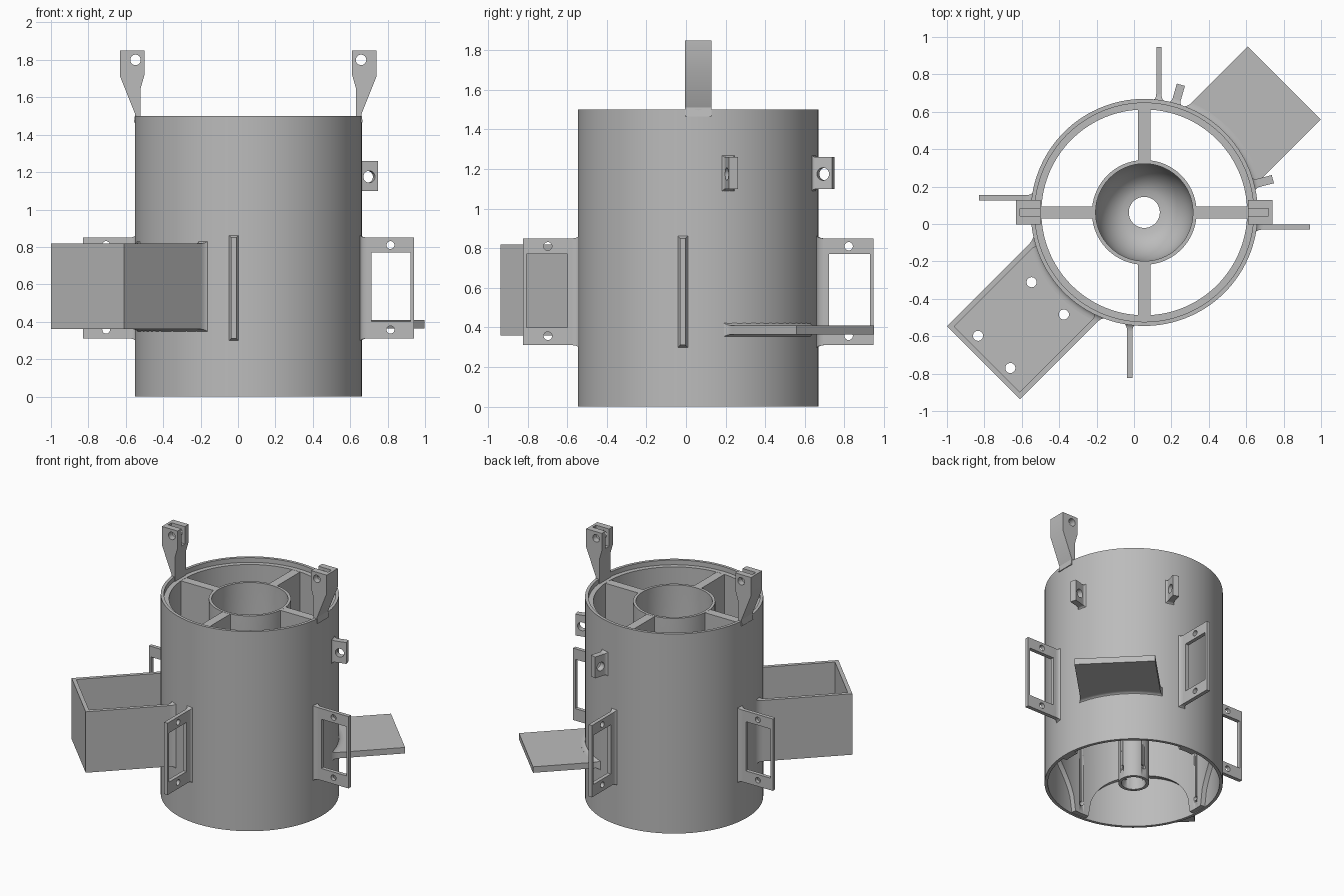
import bpy, bmesh, math
from mathutils import Matrix, Vector

cube = bpy.data.objects.get("Cube")
if cube:
    bpy.data.objects.remove(cube, do_unlink=True)

AXIS = Vector((0.055, 0.062, 0))   # centre of the round body
SKIN = 0.607                       # outer radius of the body

grey = bpy.data.materials.new("plain grey")
grey.use_nodes = True
colour = (0.5, 0.5, 0.5, 1)
grey.diffuse_color = colour
grey.node_tree.nodes["Principled BSDF"].inputs["Base Color"].default_value = colour


def frame(degrees):
    """Local axes: x radial, y tangent, z up."""
    return Matrix.Translation(AXIS) @ Matrix.Rotation(math.radians(degrees), 4, 'Z')


def skin(t, radius=SKIN - 0.01):
    return math.sqrt(radius ** 2 - t ** 2)


def add_mesh(name, mesh, matrix):
    obj = bpy.data.objects.new(name, mesh)
    bpy.context.collection.objects.link(obj)
    obj.matrix_world = matrix
    mesh.materials.clear()
    mesh.materials.append(grey)
    bpy.ops.object.select_all(action='DESELECT')
    obj.select_set(True)
    bpy.context.view_layer.objects.active = obj
    bpy.ops.object.shade_smooth_by_angle(angle=math.radians(30))
    return obj


def from_bmesh(name, bm, matrix):
    bmesh.ops.recalc_face_normals(bm, faces=bm.faces)
    mesh = bpy.data.meshes.new(name)
    bm.to_mesh(mesh)
    bm.free()
    return add_mesh(name, mesh, matrix)


def bridge(bm, loops, closed):
    """Quads between successive closed loops of vertices."""
    pairs = list(zip(loops, loops[1:] + loops[:1])) if closed else list(zip(loops, loops[1:]))
    for a, b in pairs:
        for i in range(len(a)):
            j = (i + 1) % len(a)
            bm.faces.new((a[i], a[j], b[j], b[i]))


def lathe(name, profile, steps=120):
    """Turn a closed (radius, z) profile, which may depend on the angle."""
    bm = bmesh.new()
    loops = []
    for k in range(steps):
        a = math.tau * k / steps
        loops.append([bm.verts.new((r * math.cos(a), r * math.sin(a), z)) for r, z in profile(a)])
    bridge(bm, loops, True)
    return from_bmesh(name, bm, frame(0))


def circle(x, y, r, n=24):
    return [(x + r * math.cos(math.tau * i / n), y + r * math.sin(math.tau * i / n)) for i in range(n)]


def rect(x0, x1, y0, y1):
    return [(x0, y0), (x1, y0), (x1, y1), (x0, y1)]


def plate(name, outlines, thick, degrees, shift, upright=True):
    """Flat plate with holes; upright plates lie in the radial plane."""
    curve = bpy.data.curves.new(name, 'CURVE')
    curve.dimensions, curve.fill_mode, curve.extrude = '2D', 'BOTH', thick / 2
    for points in outlines:
        spline = curve.splines.new('POLY')
        spline.points.add(len(points) - 1)
        for p, (x, y) in zip(spline.points, points):
            p.co = (x, y, 0, 1)
        spline.use_cyclic_u = True
    temp = bpy.data.objects.new(name + "_outline", curve)
    bpy.context.collection.objects.link(temp)
    mesh = bpy.data.meshes.new_from_object(temp.evaluated_get(bpy.context.evaluated_depsgraph_get()))
    bpy.data.objects.remove(temp, do_unlink=True)
    matrix = frame(degrees)
    if upright:
        matrix = matrix @ Matrix.Translation((0, shift, 0)) @ Matrix.Rotation(math.pi / 2, 4, 'X')
    else:
        matrix = matrix @ Matrix.Translation((0, 0, shift))
    return add_mesh(name, mesh, matrix)


def block(name, r0, r1, t0, t1, z0, z1, degrees):
    return plate(name, [rect(r0, r1, z0, z1)], t1 - t0, degrees, (t0 + t1) / 2)


def flare(name, t0, t1, z0, z1, degrees, depth=0.035, grow=0.02):
    """Concave fillet that blends a rectangular root into the round body."""
    bm = bmesh.new()
    loops, n = [], 12
    for k in range(6):
        a = math.pi / 2 * k / 5
        radius = SKIN - 0.004 + depth * (1 - math.cos(a))
        g = grow * (1 - math.sin(a))
        if k == 0:
            radius -= 0.008
        a0, a1, b0, b1 = t0 - g, t1 + g, z0 - g, z1 + g
        row = [a0 + (a1 - a0) * i / n for i in range(n + 1)]
        pts = [(t, b0) for t in row] + [(t, b1) for t in reversed(row)]
        loops.append([bm.verts.new((skin(t, radius), t, z)) for t, z in pts])
    bridge(bm, loops, False)
    for loop in (loops[0], loops[-1]):
        for i in range(n):
            bm.faces.new((loop[i], loop[i + 1], loop[-2 - i], loop[-1 - i]))
    return from_bmesh(name, bm, frame(degrees))


# Outer shell
lathe("outer_shell", lambda a: [(0.585, 0), (SKIN, 0), (SKIN, 1.5), (0.585, 1.5)])


# Inner sleeve, its lower edge cut into four arches
def sleeve_profile(a):
    u = ((math.degrees(a) % 90) - 45) / 39
    low = 0.005 + 0.37 * math.sqrt(max(0, 1 - u * u))
    return [(0.55, low), (0.586, low), (0.586, 1.465), (0.55, 1.465)]


sleeve = lathe("inner_sleeve", sleeve_profile, 180)


# Central bowl running down into a narrow tube
def bowl_profile(a):
    arc = [math.pi / 2 * i / 8 for i in range(9)]
    inner = [(0.083 + 0.177 * math.cos(t), 1.0 - 0.25 * math.sin(t)) for t in arc]
    outer = [(0.105 + 0.175 * math.cos(t), 0.99 - 0.27 * math.sin(t)) for t in arc]
    return ([(0.28, 1.465), (0.26, 1.465)] + inner + [(0.083, 0), (0.105, 0)] + outer[::-1])


bowl = lathe("bowl_and_tube", bowl_profile, 96)

# Screw holes through the tube and the sleeve feet
bm = bmesh.new()
for turn in (0, math.pi / 2):
    rod = Matrix.Rotation(turn, 4, 'Z') @ Matrix.Rotation(math.pi / 2, 4, 'Y')
    bmesh.ops.create_cone(bm, cap_ends=True, segments=16, radius1=0.018, radius2=0.018, depth=1.168,
                          matrix=Matrix.Translation((0, 0, 0.085)) @ rod)
cutter = from_bmesh("screw_hole_cutter", bm, frame(0))
cutter.hide_render = True
for obj in (sleeve, bowl):
    mod = obj.modifiers.new("screw_holes", 'BOOLEAN')
    mod.operation, mod.solver, mod.object = 'DIFFERENCE', 'EXACT', cutter
    mod.use_self = True
    bpy.context.view_layer.objects.active = obj
    bpy.ops.object.modifier_apply(modifier=mod.name)
bpy.data.objects.remove(cutter, do_unlink=True)

# Spokes and the four window brackets
for i, turn in enumerate((0, 90, 180, 270), 1):
    block(f"spoke_{i}", 0.27, 0.56, -0.0325, 0.0325, 1.0, 1.464, turn)
    plate(f"bracket_{i}", [rect(0.59, 0.885, 0.31, 0.85), rect(0.66, 0.867, 0.4, 0.77),
                           circle(0.76, 0.357, 0.021), circle(0.76, 0.81, 0.021)], 0.028, turn, -0.078)
    flare(f"bracket_root_{i}", -0.092, -0.064, 0.31, 0.85, turn)

# Forked arms on the rim
cheek = [(0.685, 1.85), (0.555, 1.85), (0.555, 1.72), (0.575, 1.65), (0.575, 1.465),
         (0.612, 1.465), (0.605, 1.51), (0.685, 1.71)]
web = [(0.685, 1.85), (0.665, 1.85), (0.665, 1.72)] + cheek[2:]
for side, turn in (("left", 0), ("right", 180)):
    for n, t in enumerate((-0.043, 0.043), 1):
        plate(f"{side}_arm_cheek_{n}", [cheek, circle(0.603, 1.8, 0.028)], 0.046, turn, t)
    plate(f"{side}_arm_web", [web], 0.042, turn, 0)

# Small drilled lugs high on the body
for n, turn in enumerate((14.5, 74), 1):
    plate(f"lug_{n}", [rect(0.59, 0.71, 1.1, 1.26), circle(0.662, 1.175, 0.032)], 0.045, turn, 0)
    flare(f"lug_root_{n}", -0.0225, 0.0225, 1.1, 1.26, turn, 0.025, 0.02)

# Flat shelf at the back left, open box at the front right
T0, T1 = -0.316, 0.236
root = [(skin(T0 + (T1 - T0) * i / 24), T0 + (T1 - T0) * i / 24) for i in range(25)]
plate("shelf", [root + [(1.018, T1), (1.018, T0)]], 0.045, 45, 0.387, False)
flare("shelf_root", T0, T1, 0.365, 0.41, 45)

mid = (T0 + T1) / 2
holes = [circle(r, mid + s * 0.122, 0.027) for r in (0.69, 1.095) for s in (-1, 1)]
plate("box_floor", [root + [(1.177, T1), (1.177, T0)]] + holes, 0.035, 225, 0.3775, False)
flare("box_floor_root", T0, T1, 0.36, 0.395, 225)
block("box_end", 1.149, 1.177, T0, T1, 0.36, 0.818, 225)
for n, (a, b) in enumerate(((T0, T0 + 0.028), (T1 - 0.028, T1)), 1):
    block(f"box_side_{n}", skin((a + b) / 2), 1.177, a, b, 0.36, 0.818, 225)
    flare(f"box_side_root_{n}", a, b, 0.36, 0.818, 225)
